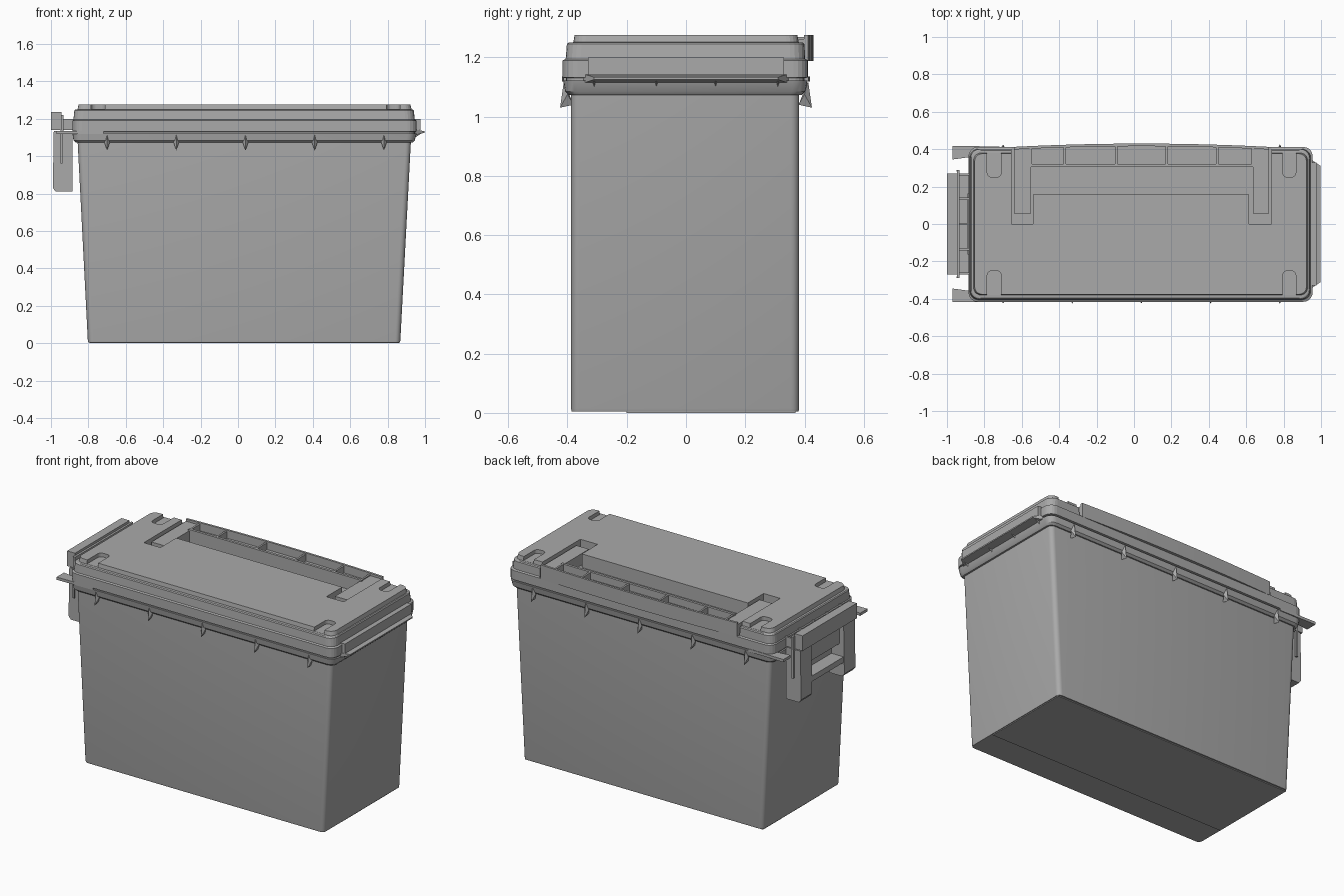
import bpy, bmesh, math
from mathutils import Vector

cube = bpy.data.objects.get("Cube")
if cube:
    bpy.data.objects.remove(cube, do_unlink=True)

grey = bpy.data.materials.new("grey plastic")
grey.use_nodes = True
GREY = (0.4, 0.4, 0.4, 1)
grey.diffuse_color = GREY
grey.node_tree.nodes["Principled BSDF"].inputs["Base Color"].default_value = GREY


def finish(name, bm, smooth=False):
    bmesh.ops.recalc_face_normals(bm, faces=bm.faces)
    mesh = bpy.data.meshes.new(name)
    bm.to_mesh(mesh)
    bm.free()
    mesh.materials.append(grey)
    ob = bpy.data.objects.new(name, mesh)
    bpy.context.collection.objects.link(ob)
    if smooth:
        bpy.ops.object.select_all(action='DESELECT')
        ob.select_set(True)
        bpy.context.view_layer.objects.active = ob
        bpy.ops.object.shade_smooth_by_angle(angle=math.radians(30))
    return ob


def ring(x0, x1, y0, y1, z, r, n=5):
    """Rounded rectangle at one height."""
    pts = []
    corners = [(x1 - r, y1 - r), (x0 + r, y1 - r), (x0 + r, y0 + r), (x1 - r, y0 + r)]
    for k, (cx, cy) in enumerate(corners):
        for i in range(n + 1):
            a = math.pi / 2 * (k + i / n)
            pts.append((cx + r * math.cos(a), cy + r * math.sin(a), z))
    return pts


def loft(name, rings, smooth=False):
    bm = bmesh.new()
    loops = [[bm.verts.new(p) for p in r] for r in rings]
    for a, b in zip(loops, loops[1:]):
        for i in range(len(a)):
            j = (i + 1) % len(a)
            bm.faces.new((a[i], a[j], b[j], b[i]))
    bm.faces.new(loops[0])
    bm.faces.new(loops[-1])
    return finish(name, bm, smooth)


def prism(name, outline, z0, z1):
    return loft(name, [[(x, y, z) for x, y in outline] for z in (z0, z1)])


def box(name, x0, x1, y0, y1, z0, z1):
    return prism(name, [(x0, y0), (x1, y0), (x1, y1), (x0, y1)], z0, z1)


def hull(name, points):
    bm = bmesh.new()
    for p in points:
        bm.verts.new(p)
    bmesh.ops.convex_hull(bm, input=bm.verts)
    return finish(name, bm)


def cut(target, cutter):
    cutter.hide_render = True
    cutter.hide_set(True)
    m = target.modifiers.new(cutter.name, 'BOOLEAN')
    m.operation = 'DIFFERENCE'
    m.solver = 'EXACT'
    m.object = cutter
    bpy.context.view_layer.objects.active = target
    bpy.ops.object.modifier_apply(modifier=m.name)
    bpy.data.objects.remove(cutter, do_unlink=True)


# Tapered box body
loft("box_body", [ring(-0.80, 0.865, -0.386, 0.38, 0.005, 0.025),
                  ring(-0.803, 0.868, -0.388, 0.382, 0.015, 0.028),
                  ring(-0.858, 0.925, -0.388, 0.382, 1.09, 0.028)], True)
box("base_foot", -0.795, 0.86, -0.2, 0.37, 0, 0.006)

# Rim around the mouth of the box
loft("box_rim", [ring(-0.868, 0.935, -0.395, 0.39, 1.073, 0.04),
                 ring(-0.88, 0.945, -0.408, 0.403, 1.085, 0.045),
                 ring(-0.885, 0.955, -0.414, 0.41, 1.122, 0.05)], True)

# Lid with stepped edge and raised top panel
lid = loft("lid", [ring(-0.875, 0.945, -0.405, 0.40, 1.12, 0.045),
                   ring(-0.875, 0.945, -0.405, 0.40, 1.13, 0.045),
                   ring(-0.885, 0.955, -0.416, 0.412, 1.132, 0.05),
                   ring(-0.885, 0.955, -0.416, 0.412, 1.19, 0.05),
                   ring(-0.88, 0.945, -0.406, 0.402, 1.195, 0.05),
                   ring(-0.875, 0.94, -0.402, 0.40, 1.245, 0.05),
                   ring(-0.87, 0.935, -0.396, 0.394, 1.25, 0.05),
                   ring(-0.858, 0.928, -0.38, 0.38, 1.251, 0.04),
                   ring(-0.852, 0.922, -0.376, 0.376, 1.276, 0.04)])

# Handle recess, open at the back
recess = prism("recess_cutter", [(-0.655, 0), (-0.54, 0), (-0.54, 0.157), (0.615, 0.157),
                                 (0.615, 0), (0.735, 0), (0.735, 0.5), (-0.655, 0.5)], 1.19, 1.4)
cut(lid, recess)

# Stacking slots at the four corners of the lid
for x0, x1 in ((-0.785, -0.71), (0.795, 0.865)):
    for y0, y1 in ((-0.5, -0.25), (0.25, 0.5)):
        slot = loft("slot_cutter", [ring(x0, x1, y0, y1, z, 0.025) for z in (1.252, 1.4)])
        cut(lid, slot)

# Folding carry handle: arms and a hollow ribbed bar
for side, x0, x1 in (("right", -0.642, -0.552), ("left", 0.635, 0.722)):
    box(f"handle_arm_{side}", x0, x1, 0.057, 0.40, 1.185, 1.262)


def back_edge(x):
    return 0.43 - 0.018 * abs((x - 0.04) / 0.69) ** 2


xs = [-0.642 + i * 1.364 / 12 for i in range(13)]
outer = [(x, back_edge(x)) for x in xs]
prism("handle_bar_floor", [(-0.642, 0.31), (0.722, 0.31)] + outer[::-1], 1.188, 1.225)
prism("handle_outer_wall", outer + [(x, y - 0.014) for x, y in outer[::-1]], 1.188, 1.276)
box("handle_inner_wall", -0.56, 0.645, 0.304, 0.32, 1.185, 1.27)
for x in (-0.552, -0.37, -0.095, 0.175, 0.445, 0.635):
    box("handle_rib", x - 0.006, x + 0.006, 0.31, back_edge(x) - 0.005, 1.19, 1.268)

# Pointed gussets beneath the rim, front and back
for i in range(5):
    x = -0.70 + 0.37 * i
    for s in (-1, 1):
        hull("rim_gusset", [(x, s * 0.425, 1.03), (x, s * 0.412, 1.12), (x, s * 0.38, 1.04),
                            (x - 0.015, s * 0.40, 1.075), (x + 0.015, s * 0.40, 1.075)])

# Flat corner ears at the latch end
for s in (-1, 1):
    hull("corner_ear", [(x, s * y, z) for z in (1.118, 1.135) for x, y in
                        ((-0.97, 0.345), (-0.97, 0.418), (-0.86, 0.36), (-0.72, 0.414), (-0.72, 0.39))])

# Hinge strip with small gussets
hull("hinge_flange", [(x, y * s, z) for s in (-1, 1) for x, y, z in
                      ((0.94, 0.35, 1.112), (0.94, 0.35, 1.145), (0.998, 0.31, 1.125), (0.998, 0.31, 1.133))])
box("hinge_block", 0.945, 0.975, -0.33, 0.33, 1.14, 1.20)
for y in (-0.31, -0.10, 0.10, 0.31):
    hull("hinge_gusset", [(0.985, y, 1.125), (0.94, y, 1.095),
                          (0.94, y - 0.012, 1.125), (0.94, y + 0.012, 1.125)])

# Latch: upper grip bar, ribs, legs and pull tab
box("latch_grip", -1.0, -0.945, -0.27, 0.27, 1.14, 1.235)
box("latch_spine", -0.946, -0.932, -0.29, 0.29, 1.125, 1.22)
for y in (-0.265, -0.135, 0, 0.135, 0.265):
    box("latch_rib", -0.94, -0.87, y - 0.006, y + 0.006, 1.14, 1.20)
for s in (-1, 1):
    a, b = sorted((s * 0.16, s * 0.27))
    hull("latch_leg", [(x, y, z) for y in (a, b) for x, z in
                       ((-0.985, 1.135), (-0.99, 0.83), (-0.975, 0.81), (-0.885, 0.81), (-0.885, 1.135))])
    box("latch_pin", -0.95, -0.938, s * 0.285 - 0.005, s * 0.285 + 0.005, 0.96, 1.14)
box("latch_panel", -0.955, -0.89, -0.17, 0.17, 1.01, 1.135)
box("latch_tab", -0.985, -0.885, -0.17, 0.17, 0.90, 0.935)
box("latch_back", -0.90, -0.885, -0.17, 0.17, 0.90, 1.02)
